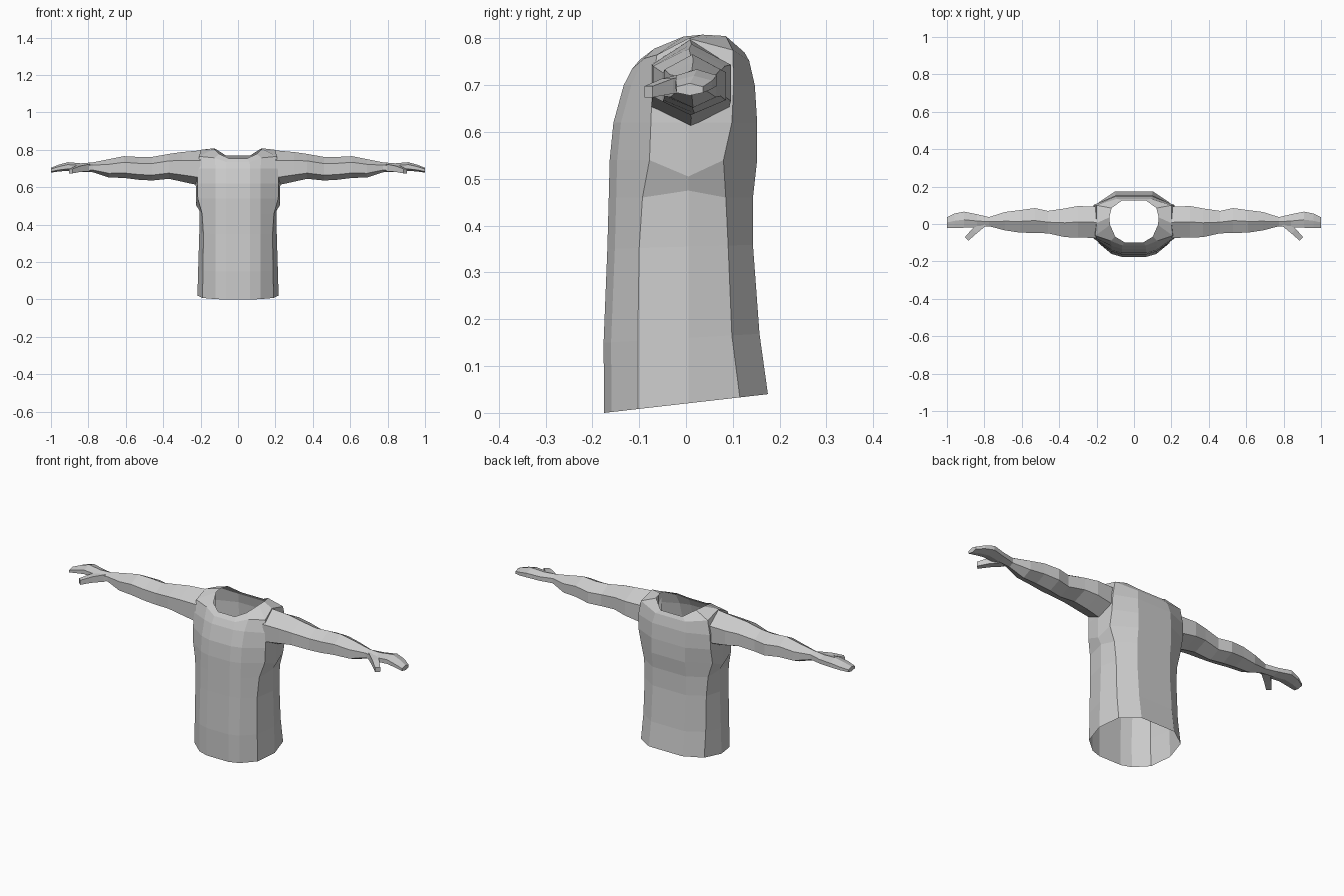
import bpy, bmesh
from mathutils import Vector

cube = bpy.data.objects.get("Cube")
if cube:
    bpy.data.objects.remove(cube, do_unlink=True)

grey = bpy.data.materials.new("light grey")
grey.use_nodes = True
colour = (0.6, 0.6, 0.6, 1)
grey.diffuse_color = colour
grey.node_tree.nodes["Principled BSDF"].inputs["Base Color"].default_value = colour


def loft(name, rings, closed_end=False, recalc=False, mirror=False):
    """Skin a list of equal-length closed rings with quads."""
    bm = bmesh.new()
    loops = [[bm.verts.new(p) for p in ring] for ring in rings]
    n = len(loops[0])
    for low, high in zip(loops, loops[1:]):
        for i in range(n):
            j = (i + 1) % n
            bm.faces.new((low[i], low[j], high[j], high[i]))
    if closed_end:
        bm.faces.new(loops[-1])
    if recalc:
        bmesh.ops.recalc_face_normals(bm, faces=bm.faces)
    mesh = bpy.data.meshes.new(name)
    bm.to_mesh(mesh)
    bm.free()
    mesh.materials.append(grey)
    obj = bpy.data.objects.new(name, mesh)
    bpy.context.collection.objects.link(obj)
    if mirror:
        obj.modifiers.new("Mirror", 'MIRROR').use_mirror_merge = False
    return obj


def both_sides(half):
    """Complete a half ring, running front to back, with its mirror image."""
    return half + [(-x, y, z) for x, y, z in reversed(half)]


# Torso rings: height, rise to the back, front y, back y, side x,
# corner x, front corner y, back corner y, drop of the side point
body = [
    (0.00, 0.040, -0.175, 0.175, 0.217, 0.190, -0.102, 0.115, 0),
    (0.15, 0.020, -0.176, 0.157, 0.213, 0.187, -0.103, 0.098, 0),
    (0.35, 0.010, -0.168, 0.143, 0.207, 0.185, -0.100, 0.090, 0),
    (0.46, 0.000, -0.165, 0.143, 0.206, 0.192, -0.093, 0.085, -0.015),
    (0.54, 0.000, -0.163, 0.152, 0.225, 0.215, -0.078, 0.080, 0.035),
    (0.62, 0.000, -0.155, 0.152, 0.226, 0.217, -0.075, 0.098, 0),
    (0.70, 0.000, -0.133, 0.147, 0.222, 0.215, -0.072, 0.102, 0),
]
rings = []
for z, rise, yf, yb, xs, xc, cf, cb, drop in body:
    half = [(0.065, yf), (0.12, yf + 0.016), (xc, cf), (xs, 0.005),
            (xc, cb), (0.10, yb)]
    ring = [(x, y, z + rise * (y + 0.175) / 0.35) for x, y in half]
    x, y, h = ring[3]
    ring[3] = (x, y, h - drop)
    rings.append(both_sides(ring))

# Shoulder yoke and neckline
rings.append(both_sides([
    (0.062, -0.115, 0.735), (0.125, -0.09, 0.757), (0.207, -0.062, 0.765),
    (0.200, 0.005, 0.800), (0.200, 0.100, 0.775), (0.09, 0.135, 0.752)]))
rings.append(both_sides([
    (0.050, -0.098, 0.755), (0.100, -0.068, 0.778), (0.128, -0.005, 0.804),
    (0.132, 0.035, 0.808), (0.120, 0.085, 0.805), (0.065, 0.125, 0.770)]))
loft("torso", rings)

# Arm and hand stations: x, front y, back y, bottom z, top z
arm = [
    (0.20, -0.074, 0.092, 0.608, 0.797),
    (0.30, -0.073, 0.096, 0.630, 0.788),
    (0.37, -0.070, 0.083, 0.645, 0.778),
    (0.46, -0.050, 0.070, 0.636, 0.762),
    (0.53, -0.048, 0.085, 0.640, 0.762),
    (0.61, -0.046, 0.074, 0.650, 0.766),
    (0.69, -0.034, 0.064, 0.652, 0.750),
    (0.775, -0.012, 0.037, 0.680, 0.733),
    (0.84, -0.020, 0.052, 0.683, 0.728),
    (0.91, -0.020, 0.066, 0.688, 0.734),
    (0.96, -0.022, 0.056, 0.684, 0.720),
    (1.00, -0.020, 0.036, 0.678, 0.704),
]
sections = []
for x, yf, yb, zb, zt in arm:
    mid = (yf + yb) / 2
    upper, lower = zb + 0.72 * (zt - zb), zb + 0.23 * (zt - zb)
    sections.append([(x, mid, zt), (x, yf, upper), (x, yf, lower),
                     (x, mid, zb), (x, yb, lower), (x, yb, upper)])
loft("arms", sections, closed_end=True, recalc=True, mirror=True)

# Thumbs: a tapering box angled forward from each wrist
across = Vector((0.72, 0.69, 0))
thumb = []
for centre, w, h in [((0.805, 0.005, 0.705), 0.020, 0.019),
                     ((0.855, -0.040, 0.698), 0.017, 0.016),
                     ((0.895, -0.080, 0.686), 0.013, 0.012)]:
    c, up = Vector(centre), Vector((0, 0, h))
    thumb.append([c - across * w - up, c + across * w - up,
                  c + across * w + up, c - across * w + up])
loft("thumbs", thumb, closed_end=True, recalc=True, mirror=True)
